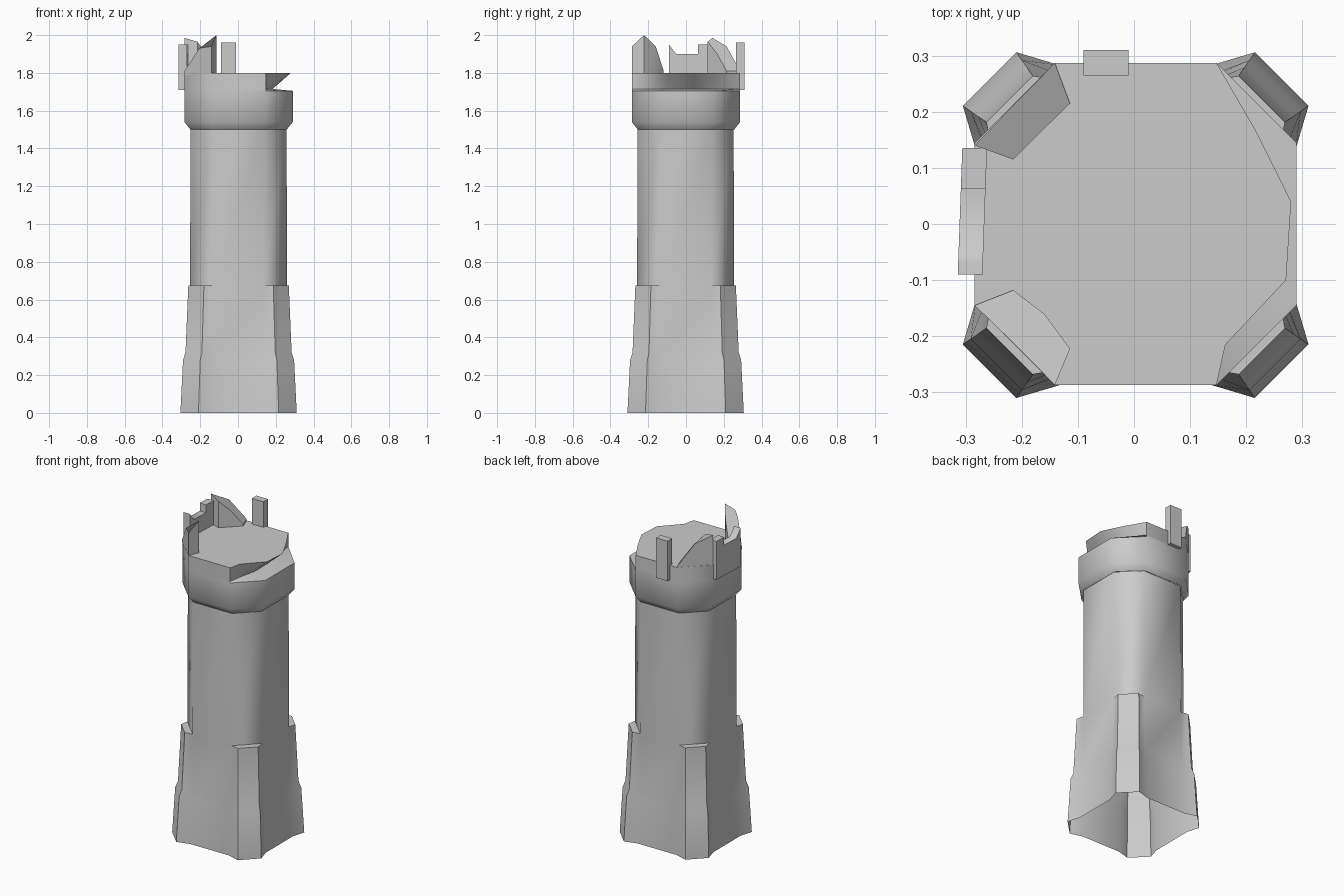
import bpy, bmesh, math

if "Cube" in bpy.data.objects:
    bpy.data.objects.remove(bpy.data.objects["Cube"])

OFF = (0.003, -0.002)

def finish(name, bm, angle=50):
    bmesh.ops.remove_doubles(bm, verts=bm.verts, dist=0.0005)
    bmesh.ops.recalc_face_normals(bm, faces=bm.faces)
    me = bpy.data.meshes.new(name)
    bm.to_mesh(me)
    bm.free()
    ob = bpy.data.objects.new(name, me)
    bpy.context.collection.objects.link(ob)
    bpy.ops.object.select_all(action='DESELECT')
    ob.select_set(True)
    bpy.context.view_layer.objects.active = ob
    bpy.ops.object.shade_smooth_by_angle(angle=math.radians(angle))
    return ob

def loft(name, rings, cap_bottom=False, cap_top=False, angle=50):
    """Skin a stack of closed rings that all have the same point count."""
    bm = bmesh.new()
    vr = [[bm.verts.new(p) for p in r] for r in rings]
    n = len(rings[0])
    for a, b in zip(vr, vr[1:]):
        for i in range(n):
            j = (i + 1) % n
            bm.faces.new((a[i], a[j], b[j], b[i]))
    if cap_bottom:
        bm.faces.new(vr[0][::-1])
    if cap_top:
        bm.faces.new(vr[-1])
    bmesh.ops.dissolve_degenerate(bm, dist=0.0003, edges=bm.edges)
    return finish(name, bm, angle)

def four_fold(points, z):
    """Repeat the points of one corner around the four corners."""
    ring = []
    for k in range(4):
        c, s = (1, 0, -1, 0)[k], (0, 1, 0, -1)[k]
        ring += [(c*x - s*y + OFF[0], s*x + c*y + OFF[1], z) for x, y in points]
    return ring

def tower_ring(z, wall, out=None):
    k = 0.135
    w1, w2 = (wall, k), (k, wall)
    o1, o2 = (w1, w2) if out is None else ((out, out*0.69), (out*0.69, out))
    return four_fold([w1, o1, o2, w2], z)

# Tower shaft with its four corner buttresses
loft("tower_shaft", [
    tower_ring(0, 0.285, 0.308),
    tower_ring(0.28, 0.268, 0.294),
    tower_ring(0.32, 0.264, 0.281),
    tower_ring(0.675, 0.257, 0.266),
    tower_ring(0.675, 0.257),
    tower_ring(1.5, 0.254)])

# Head: corbelled octagon whose right side has broken away under the top
def head_ring(z, a, k, right=None):
    right = right or [((a+k)/2, -(a+k)/2), (a, -k), (a, 0.03), (a, k)]
    pts = [(-k, -a), (k, -a)] + right + [(k, a), (-k, a), (-a, k), (-a, -k)]
    return [(x + OFF[0], y, z) for x, y in pts]

A, K = 0.287, 0.144
loft("tower_head", [
    head_ring(1.5, 0.255, 0.135),
    head_ring(1.54, A, K),
    head_ring(1.705, A, K),
    head_ring(1.715, A, K, [(0.155, -0.21), (0.18, -0.1), (0.18, 0.04), (0.165, 0.16)]),
    head_ring(1.80, A, K, [(0.16, -0.215), (0.268, -0.1), (0.277, 0.04), (0.215, 0.165)]),
], cap_top=True)

# Ruined corner battlements: footprint with an individual height per point
def merlon(name, pts):
    loft(name, [[(x, y, 1.79) for x, y, z in pts], pts], cap_bottom=True, cap_top=True, angle=35)

merlon("front_left_battlement", [
    (-0.284, -0.145, 1.81), (-0.205, -0.222, 1.93), (-0.141, -0.287, 1.94),
    (-0.114, -0.222, 2.0), (-0.16, -0.16, 1.94), (-0.215, -0.118, 1.81)])
merlon("back_left_battlement", [
    (-0.284, 0.14, 1.985), (-0.215, 0.115, 1.965), (-0.165, 0.165, 1.90),
    (-0.114, 0.215, 1.81), (-0.141, 0.287, 1.81), (-0.212, 0.215, 1.94)])

# Back upright slab
loft("back_slab", [[(x, y, z) for x, y in
     ((-0.09, 0.265), (-0.01, 0.265), (-0.01, 0.31), (-0.09, 0.31))]
     for z in (1.71, 1.96)], cap_bottom=True, cap_top=True)

# Left notched slab, slightly skewed in plan
profile = [(-0.09, 1.71), (0.135, 1.71), (0.135, 1.95), (0.063, 1.95),
           (0.063, 1.90), (-0.05, 1.90), (-0.068, 1.92), (-0.09, 1.95)]
loft("left_slab", [[(x0 + 0.036*(y - 0.135), y, z) for y, z in profile]
     for x0 in (-0.306, -0.262)], cap_bottom=True, cap_top=True)
